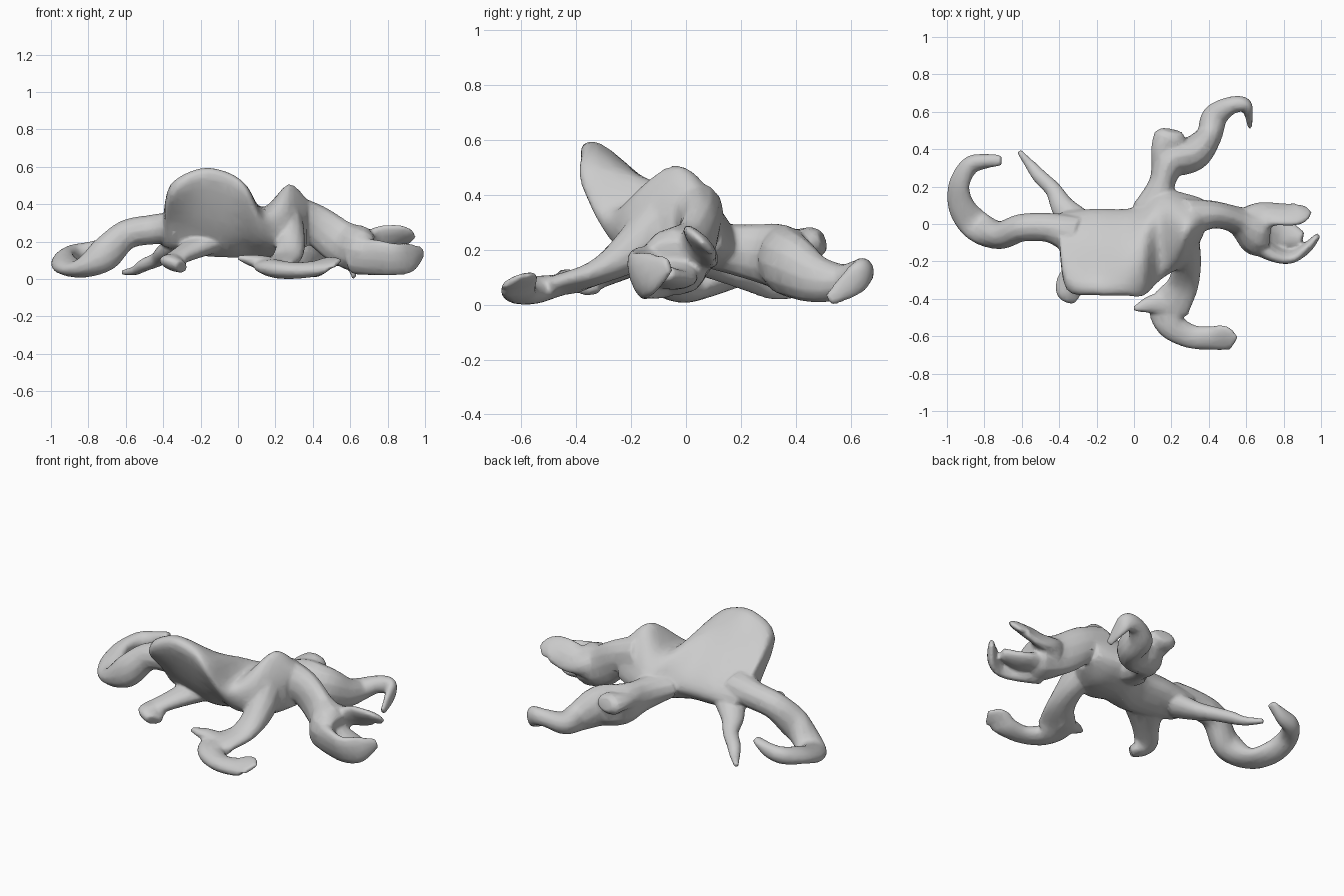
import bpy, bmesh, math
from mathutils import Vector

bm = bmesh.new()
SIDES = 12


def skin(rings):
    """Join closed rings of points into a capped tube."""
    vs = [[bm.verts.new(p) for p in r] for r in rings]
    n = len(vs[0])
    for a, b in zip(vs, vs[1:]):
        for i in range(n):
            bm.faces.new((a[i], a[(i + 1) % n], b[(i + 1) % n], b[i]))
    bm.faces.new(vs[0][::-1])
    bm.faces.new(vs[-1])


def spline(keys, steps=5, closed=False):
    """Catmull-Rom through tuples of any length."""
    n, out = len(keys), []
    for i in range(n if closed else n - 1):
        if closed:
            q = [keys[(i + k) % n] for k in (-1, 0, 1, 2)]
        else:
            q = [keys[min(max(i + k, 0), n - 1)] for k in (-1, 0, 1, 2)]
        for s in range(steps):
            t = s / steps
            out.append([0.5 * (2 * b + (c - a) * t + (2 * a - 5 * b + 4 * c - d) * t * t
                               + (3 * b - a - 3 * c + d) * t ** 3) for a, b, c, d in zip(*q)])
    if not closed:
        out.append(list(keys[-1]))
    return out


def limb(keys):
    """Keys: x, y, z, half width, half height, roll in degrees."""
    pts = spline(keys)
    rings = []
    for i, (x, y, z, w, h, roll) in enumerate(pts):
        t = Vector(pts[min(i + 1, len(pts) - 1)][:3]) - Vector(pts[max(i - 1, 0)][:3])
        side = t.cross(Vector((0, 0, 1))).normalized()
        up = side.cross(t).normalized()
        r = math.radians(roll)
        s2, u2 = side * math.cos(r) + up * math.sin(r), up * math.cos(r) - side * math.sin(r)
        rings.append([Vector((x, y, z)) + s2 * w * math.cos(a) + u2 * h * math.sin(a)
                      for a in (2 * math.pi * k / SIDES for k in range(SIDES))])
    skin(rings)


# torso: y,z outlines from back foot over the raised crest and under the belly
torso = [
    (-.40, .05, .25, .03, .30, -.04, .35, -.09, .34, -.11, .30, -.10, .22, -.02, .18),
    (-.36, .06, .20, .04, .29, -.10, .38, -.29, .51, -.35, .45, -.22, .31, -.10, .17),
    (-.20, .07, .20, .05, .30, -.12, .43, -.31, .59, -.38, .54, -.24, .27, -.09, .13),
    (-.05, .07, .20, .05, .30, -.10, .43, -.32, .57, -.38, .51, -.25, .24, -.09, .12),
    (.05, .10, .20, .07, .32, -.06, .43, -.32, .50, -.38, .44, -.23, .22, -.04, .12),
    (.14, .18, .20, .14, .32, .01, .39, -.23, .36, -.30, .30, -.21, .18, 0, .12),
    (.27, .16, .20, .12, .36, .02, .49, -.08, .50, -.20, .36, -.20, .20, 0, .13),
    (.37, .13, .22, .11, .36, .06, .42, -.01, .42, -.06, .34, -.05, .22, .03, .18)]
rings = []
for st in spline(torso, 4):
    outline = [(st[k], st[k + 1]) for k in range(1, 15, 2)]
    rings.append([(st[0], y, z) for y, z in spline(outline, 4, True)])
skin(rings)

# curled tail
limb([(-.32, -.06, .28, .11, .09, 0), (-.45, -.02, .27, .08, .08, 0), (-.60, -.02, .24, .075, .08, 0),
      (-.72, -.06, .13, .075, .09, 0), (-.84, -.01, .06, .085, .05, 0), (-.92, .09, .08, .075, .045, 15),
      (-.935, .21, .12, .06, .04, 25), (-.88, .31, .14, .05, .05, 30), (-.80, .335, .16, .04, .045, 20),
      (-.71, .34, .21, .03, .015, 0)])
# neck
limb([(.28, .03, .34, .11, .12, 0), (.42, .05, .29, .075, .11, 0), (.55, .02, .20, .075, .12, 0),
      (.66, -.04, .16, .13, .125, 0), (.72, -.05, .15, .11, .09, 0)])
# thin shells of the lower and upper jaw, and the fold between
limb([(.62, -.07, .13, .08, .10, 0), (.74, -.15, .12, .045, .10, -15), (.84, -.17, .11, .035, .09, -15),
      (.92, -.13, .12, .03, .08, 0), (.985, -.06, .15, .015, .03, 0)])
limb([(.62, .02, .18, .08, .10, 0), (.74, .05, .21, .09, .04, 50), (.84, .05, .23, .085, .03, 48),
      (.89, .06, .23, .07, .025, 40), (.93, .08, .21, .035, .012, 40)])
limb([(.66, -.04, .13, .08, .07, 0), (.78, -.05, .10, .09, .04, 0), (.90, -.08, .12, .04, .03, 0)])
# back right leg with raised knee and drooping foot
limb([(.12, .08, .22, .13, .08, 0), (.15, .22, .20, .07, .10, 0), (.20, .34, .18, .10, .12, 0),
      (.32, .38, .15, .095, .12, 0), (.40, .47, .10, .07, .09, 0), (.43, .57, .09, .07, .065, 0),
      (.51, .63, .12, .05, .05, 0), (.585, .64, .12, .04, .055, 0), (.61, .60, .08, .025, .05, 0),
      (.62, .52, .02, .012, .025, 0)])
limb([(.18, .30, .20, .09, .07, 0), (.16, .40, .23, .07, .05, 0), (.19, .46, .23, .09, .06, 0),
      (.20, .50, .24, .06, .04, 0)])
# front right leg with elbow point
limb([(.25, -.08, .30, .10, .12, 0), (.28, -.20, .20, .08, .08, 0), (.26, -.33, .12, .085, .045, 0),
      (.19, -.45, .08, .11, .04, 0), (.20, -.54, .06, .08, .05, 0), (.30, -.60, .05, .065, .045, 0),
      (.41, -.61, .06, .065, .04, -15), (.48, -.61, .085, .075, .025, -25), (.535, -.64, .09, .045, .012, -25)])
limb([(.20, -.43, .08, .08, .04, 0), (.09, -.43, .10, .05, .035, 0), (0, -.455, .12, .015, .012, 0)])
# back left leg
limb([(-.30, .0, .20, .09, .07, 0), (-.38, .09, .15, .065, .05, 0), (-.43, .18, .11, .045, .04, 0),
      (-.50, .25, .08, .04, .035, 0), (-.55, .31, .05, .03, .025, 0), (-.615, .39, .04, .014, .016, 0)])
# front left leg with a flat foot
limb([(-.18, -.12, .20, .12, .07, 0), (-.27, -.22, .15, .08, .05, 0), (-.34, -.30, .11, .07, .04, 0),
      (-.34, -.35, .09, .08, .045, 15), (-.30, -.39, .07, .05, .03, 20)])

bmesh.ops.recalc_face_normals(bm, faces=bm.faces)
mesh = bpy.data.meshes.new("crumpled_creature")
bm.to_mesh(mesh)
bm.free()
creature = bpy.data.objects.new("crumpled_creature", mesh)
bpy.context.collection.objects.link(creature)
bpy.context.view_layer.objects.active = creature
creature.select_set(True)

# fuse the parts into one soft skin
fuse = creature.modifiers.new("fuse", 'REMESH')
fuse.mode = 'VOXEL'
fuse.voxel_size = 0.01
fuse.use_smooth_shade = True
soft = creature.modifiers.new("soften", 'SMOOTH')
soft.factor = 0.5
soft.iterations = 4
thin = creature.modifiers.new("reduce", 'DECIMATE')
thin.ratio = 0.2
creature.location.z = -0.005
